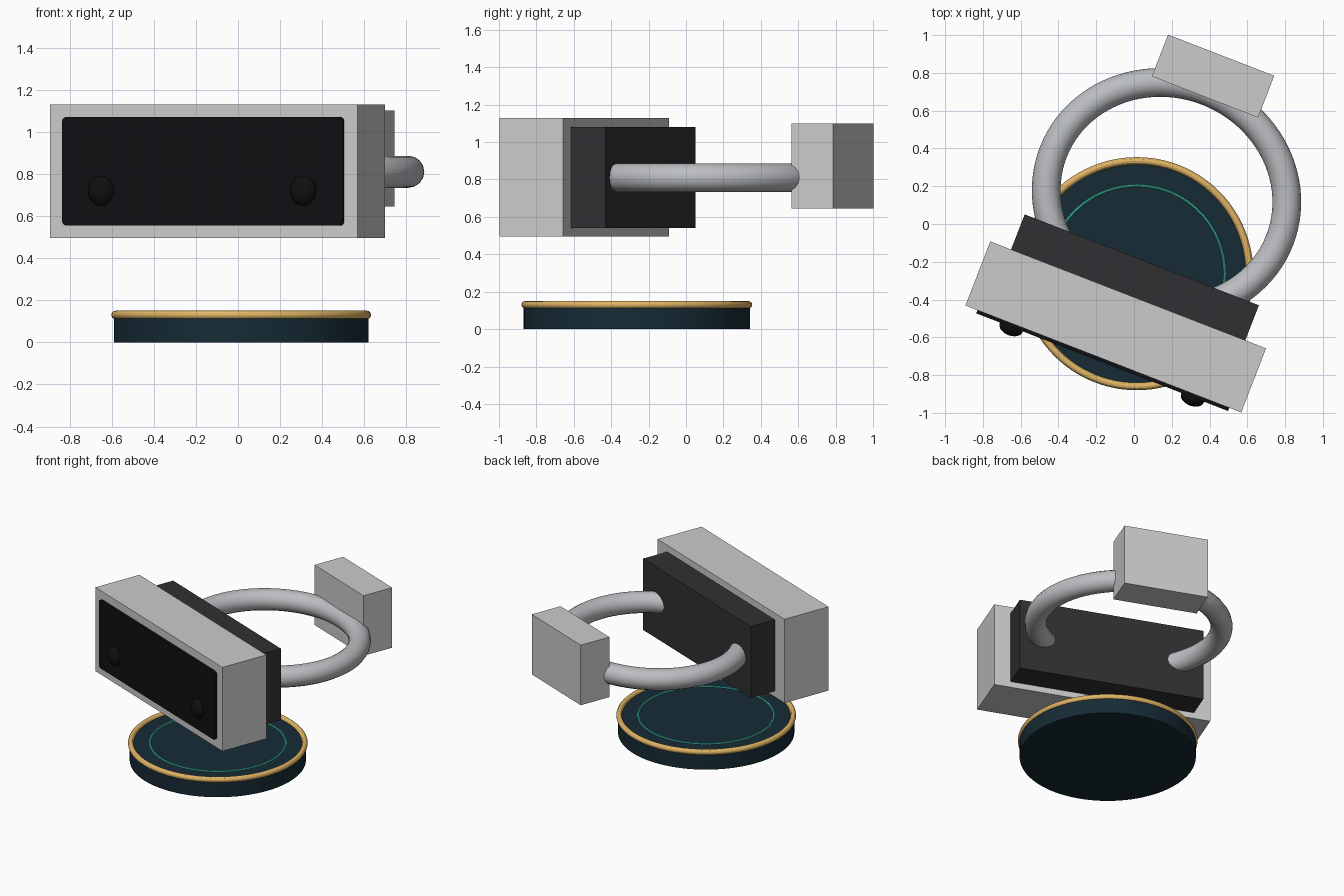
import bpy, bmesh
from math import sin, cos, tau, pi
from mathutils import Matrix, Vector

if "Cube" in bpy.data.objects:
    bpy.data.objects.remove(bpy.data.objects["Cube"])

TURN = Matrix.Rotation(-0.37, 4, 'Z')   # the headset is yawed above its stand
MID = 0.107                             # headset's own centre line


def material(name, r, g, b):
    m = bpy.data.materials.new(name)
    m.diffuse_color = (r, g, b, 1)
    m.use_nodes = True
    m.node_tree.nodes["Principled BSDF"].inputs["Base Color"].default_value = m.diffuse_color
    return m


BLACK = material("gloss_black", 0.005, 0.005, 0.006)
CHARCOAL = material("charcoal", 0.03, 0.03, 0.034)
STEEL = material("strap_grey", 0.5, 0.51, 0.53)
NAVY = material("dark_teal", 0.008, 0.024, 0.036)
GOLD = material("gold", 0.75, 0.46, 0.13)
GLOW = material("glow_teal", 0.06, 0.75, 0.52)


def add(name, bm, mat=None, world=Matrix(), smooth=False):
    bmesh.ops.recalc_face_normals(bm, faces=bm.faces)
    mesh = bpy.data.meshes.new(name)
    bm.to_mesh(mesh)
    bm.free()
    ob = bpy.data.objects.new(name, mesh)
    bpy.context.collection.objects.link(ob)
    ob.matrix_world = world
    if mat:
        mesh.materials.append(mat)
    if smooth:
        bpy.ops.object.select_all(action='DESELECT')
        ob.select_set(True)
        bpy.context.view_layer.objects.active = ob
        bpy.ops.object.shade_smooth_by_angle(angle=pi / 6)
    return ob


def block(name, width, y0, y1, z0, z1, mat=None, corner=0):
    bm = bmesh.new()
    bmesh.ops.create_cube(bm, size=1)
    bmesh.ops.scale(bm, vec=(width, y1 - y0, z1 - z0), verts=bm.verts)
    bmesh.ops.translate(bm, vec=(MID, (y0 + y1) / 2, (z0 + z1) / 2), verts=bm.verts)
    if corner:
        edges = [e for e in bm.edges
                 if abs((e.verts[0].co - e.verts[1].co).y) > 1e-4]
        bmesh.ops.bevel(bm, geom=edges, offset=corner, segments=4,
                        profile=0.5, affect='EDGES')
    return add(name, bm, mat, TURN)


def ring(name, rx, ry, tube, centre, mat, world=Matrix(), n=96, k=16):
    # round tube swept around an ellipse
    bm = bmesh.new()
    loops = []
    for i in range(n):
        a = tau * i / n
        p = Vector(centre) + Vector((rx * cos(a), ry * sin(a), 0))
        out = Vector((ry * cos(a), rx * sin(a), 0)).normalized()
        loops.append([bm.verts.new(p + out * tube * cos(tau * j / k)
                                   + Vector((0, 0, tube * sin(tau * j / k))))
                      for j in range(k)])
    for i in range(n):
        a, b = loops[i], loops[(i + 1) % n]
        for j in range(k):
            bm.faces.new((a[j], b[j], b[(j + 1) % k], a[(j + 1) % k]))
    return add(name, bm, mat, world, True)


# Display stand: disc, gold rim and glowing inlay
SX, SY = 0.015, -0.263
bm = bmesh.new()
bmesh.ops.create_cone(bm, cap_ends=True, segments=96, radius1=0.605, radius2=0.605,
                      depth=0.13, matrix=Matrix.Translation((SX, SY, 0.065)))
add("stand_disc", bm, NAVY, smooth=True)
ring("stand_rim", 0.597, 0.597, 0.02, (SX, SY, 0.13), GOLD, k=12)
ring("stand_glow_ring", 0.466, 0.466, 0.007, (SX, SY, 0.13), GLOW, k=8)

# Headset housing, front visor and face padding
block("housing", 1.566, -0.725, -0.361, 0.495, 1.13)
block("visor_plate", 1.43, -0.743, -0.71, 0.555, 1.07, BLACK, corner=0.02)
block("face_pad", 1.33, -0.37, -0.162, 0.54, 1.08, CHARCOAL)

# Pair of tracking lenses on the visor
for side, s in (("left", -1), ("right", 1)):
    bm = bmesh.new()
    bmesh.ops.create_uvsphere(bm, u_segments=32, v_segments=16, radius=0.068)
    bmesh.ops.scale(bm, vec=(0.95, 0.62, 1.04), verts=bm.verts)
    bmesh.ops.translate(bm, vec=(MID + s * 0.515, -0.747, 0.72), verts=bm.verts)
    add(side + "_lens", bm, BLACK, TURN, True)

# Head strap loop and rear battery pack
ring("head_strap", 0.643, 0.595, 0.076, (MID, 0.2, 0.81), STEEL, TURN)
block("rear_pack", 0.603, 0.763, 1.0, 0.645, 1.1)
